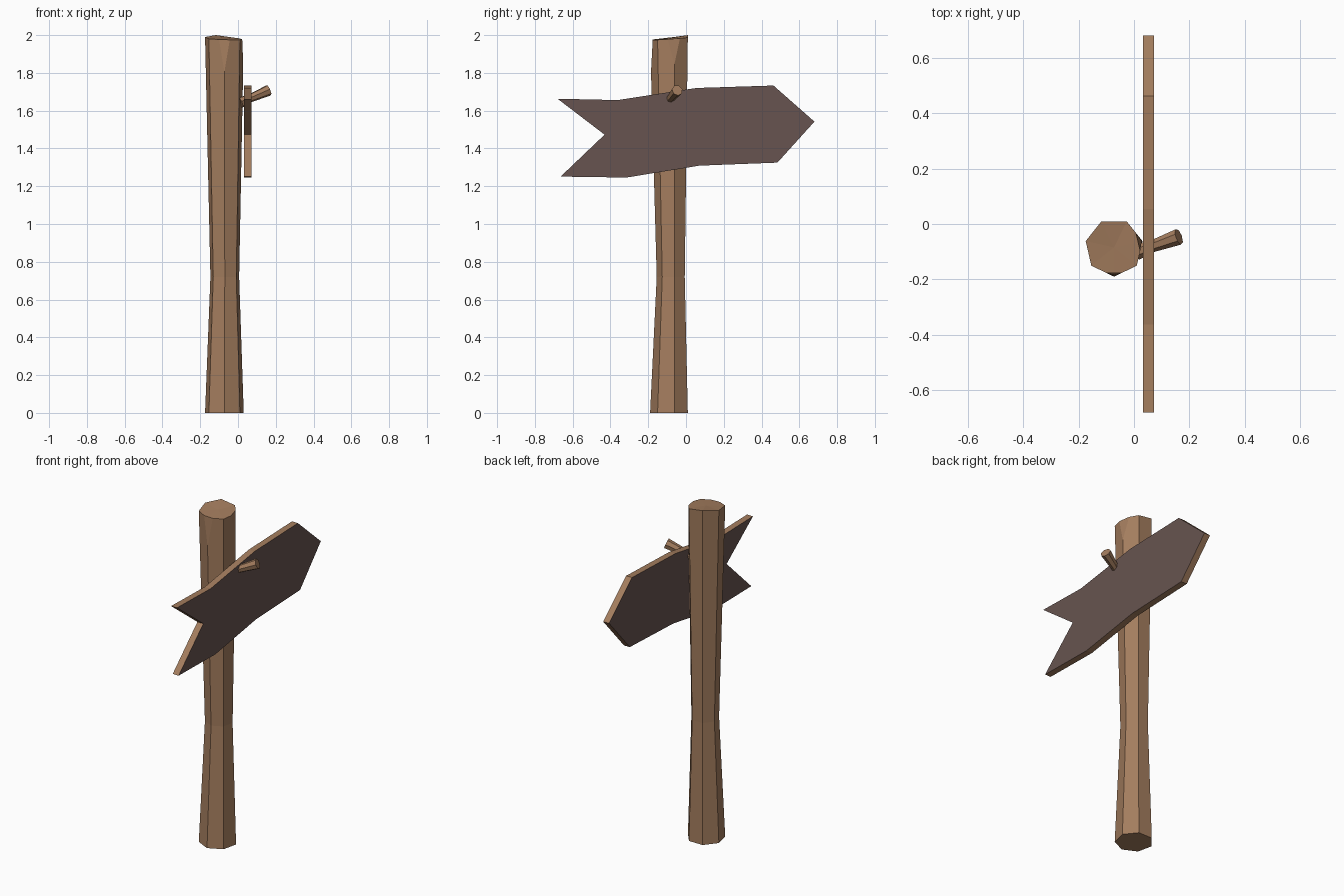
import bpy, bmesh, math
from mathutils import Vector

cube = bpy.data.objects.get("Cube")
if cube:
    bpy.data.objects.remove(cube, do_unlink=True)


def material(name, rgb):
    m = bpy.data.materials.new(name)
    m.use_nodes = True
    m.diffuse_color = (*rgb, 1)
    m.node_tree.nodes["Principled BSDF"].inputs["Base Color"].default_value = (*rgb, 1)
    return m


WOOD = material("light brown wood", (0.37, 0.205, 0.112))
DARK = material("dark brown paint", (0.135, 0.088, 0.08))
SIDES = 7


def angle(i):
    return -math.pi / 2 + i * math.tau / SIDES


def loft(rings):
    """Skin flat-capped sides over a list of (centre, radius, rotation) rings."""
    bm = bmesh.new()
    loops = []
    for centre, radius, rot in rings:
        loops.append([bm.verts.new(Vector(centre) + rot @ Vector(
            (radius * math.cos(angle(i)), radius * math.sin(angle(i)), 0)))
            for i in range(SIDES)])
    for low, high in zip(loops, loops[1:]):
        for i in range(SIDES):
            j = (i + 1) % SIDES
            bm.faces.new((low[i], low[j], high[j], high[i]))
    bm.faces.new(loops[0][::-1])
    bm.faces.new(loops[-1])
    return bm, loops


def finish(bm, name, materials):
    bmesh.ops.recalc_face_normals(bm, faces=bm.faces)
    mesh = bpy.data.meshes.new(name)
    bm.to_mesh(mesh)
    bm.free()
    for m in materials:
        mesh.materials.append(m)
    obj = bpy.data.objects.new(name, mesh)
    bpy.context.collection.objects.link(obj)
    return obj


# Post: waisted seven-sided log with an uneven top
upright = Vector((0, 0, 1)).to_track_quat('Z', 'Y')
upright.identity()
TOP = Vector((-0.072, -0.085, 1.98))
R = 0.105
bm, loops = loft([((TOP.x, TOP.y, 0), R, upright),
                  ((-0.07, -0.077, 0.72), 0.078, upright),
                  (TOP, R, upright)])
for v, z in zip(loops[-1], (1.975, 1.975, 1.98, 1.987, 2.0, 1.99, 1.98)):
    v.co.z = z
top_face = max(bm.faces, key=lambda f: f.calc_center_median().z)
bmesh.ops.poke(bm, faces=[top_face])

# Chips split off two corners of the top
for corner, bottom, depth in ((0, 1.79, 0.010), (2, 1.86, 0.012)):
    out = Vector((math.cos(angle(corner)), math.sin(angle(corner)), 0))
    point = Vector((TOP.x, TOP.y, bottom)) + out * (R - 0.004)
    normal = out * (1.98 - bottom) + Vector((0, 0, depth))
    cut = bmesh.ops.bisect_plane(bm, geom=bm.verts[:] + bm.edges[:] + bm.faces[:],
                                 plane_co=point, plane_no=normal.normalized(),
                                 clear_outer=True)
    edges = [e for e in cut["geom_cut"] if isinstance(e, bmesh.types.BMEdge)]
    bmesh.ops.holes_fill(bm, edges=[e for e in bm.edges if e.is_boundary], sides=0)
finish(bm, "post", [WOOD])

# Arrow board: bent outline with a point at one end and a notch at the other
outline = [(-0.68, 1.663), (-0.362, 1.656), (0.055, 1.72), (0.463, 1.733),
           (0.68, 1.542), (0.484, 1.325), (0.071, 1.309), (-0.315, 1.246),
           (-0.664, 1.251), (-0.431, 1.473)]
bm = bmesh.new()
face = bm.faces.new([bm.verts.new((0.033, y, z)) for y, z in outline])
ext = bmesh.ops.extrude_face_region(bm, geom=[face], use_keep_orig=True)
bmesh.ops.translate(bm, vec=(0.039, 0, 0),
                    verts=[g for g in ext["geom"] if isinstance(g, bmesh.types.BMVert)])
bm.normal_update()
for f in bm.faces:
    f.material_index = 1 if abs(f.normal.x) > 0.5 else 0
finish(bm, "arrow_board", [WOOD, DARK])

# Peg: small waisted stub that holds the board on the post
start, end = Vector((0.012, -0.1, 1.643)), Vector((0.162, -0.046, 1.708))
tilt = (end - start).to_track_quat('Z', 'Y')
bm, loops = loft([(start, 0.03, tilt),
                  (start.lerp(end, 0.37), 0.022, tilt),
                  (end, 0.03, tilt)])
finish(bm, "peg", [WOOD])
